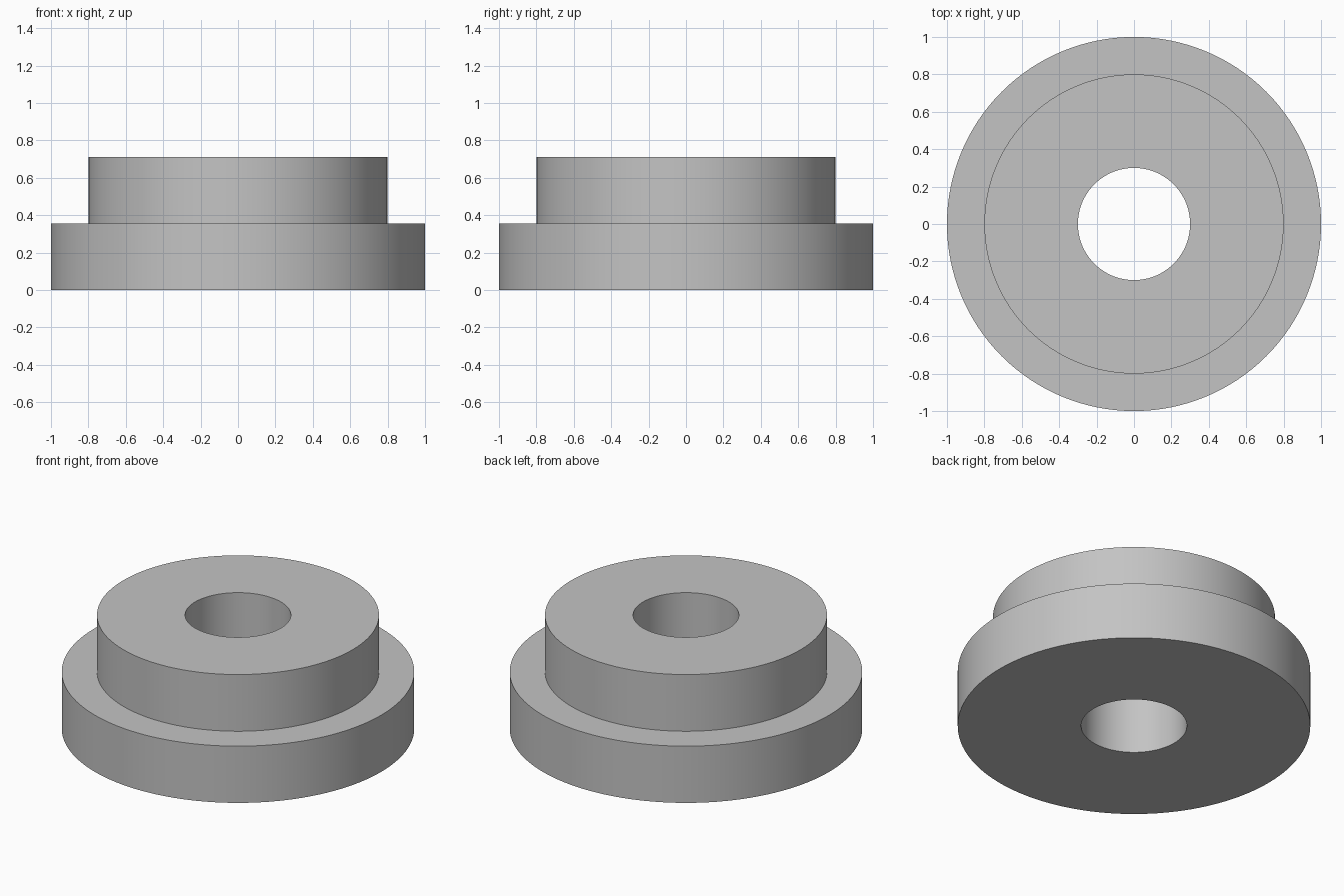
import bpy
import bmesh
import math

cube = bpy.data.objects.get("Cube")
if cube:
    bpy.data.objects.remove(cube, do_unlink=True)

SEGMENTS = 128
HOLE, HUB, FLANGE = 0.30, 0.80, 1.0
STEP, TOP = 0.355, 0.71

# Plain grey finish
grey = bpy.data.materials.new("light grey")
grey.use_nodes = True
colour = (0.55, 0.55, 0.55, 1)
grey.diffuse_color = colour
grey.node_tree.nodes["Principled BSDF"].inputs["Base Color"].default_value = colour

# Closed cross-section (radius, height): flange, raised hub and through hole
profile = [(HOLE, 0), (FLANGE, 0), (FLANGE, STEP), (HUB, STEP), (HUB, TOP), (HOLE, TOP)]

# Turn the section about the z axis
bm = bmesh.new()
rings = []
for i in range(SEGMENTS):
    a = math.tau * i / SEGMENTS
    rings.append([bm.verts.new((r * math.cos(a), r * math.sin(a), z)) for r, z in profile])
for i, ring in enumerate(rings):
    following = rings[(i + 1) % SEGMENTS]
    for j in range(len(profile)):
        k = (j + 1) % len(profile)
        bm.faces.new((ring[j], following[j], following[k], ring[k]))
bmesh.ops.recalc_face_normals(bm, faces=bm.faces)

mesh = bpy.data.meshes.new("flanged_bushing")
bm.to_mesh(mesh)
bm.free()
mesh.materials.append(grey)
bushing = bpy.data.objects.new("flanged_bushing", mesh)
bpy.context.collection.objects.link(bushing)

# Smooth round walls with crisp rims
bpy.ops.object.select_all(action="DESELECT")
bushing.select_set(True)
bpy.context.view_layer.objects.active = bushing
bpy.ops.object.shade_smooth_by_angle(angle=math.radians(30))
